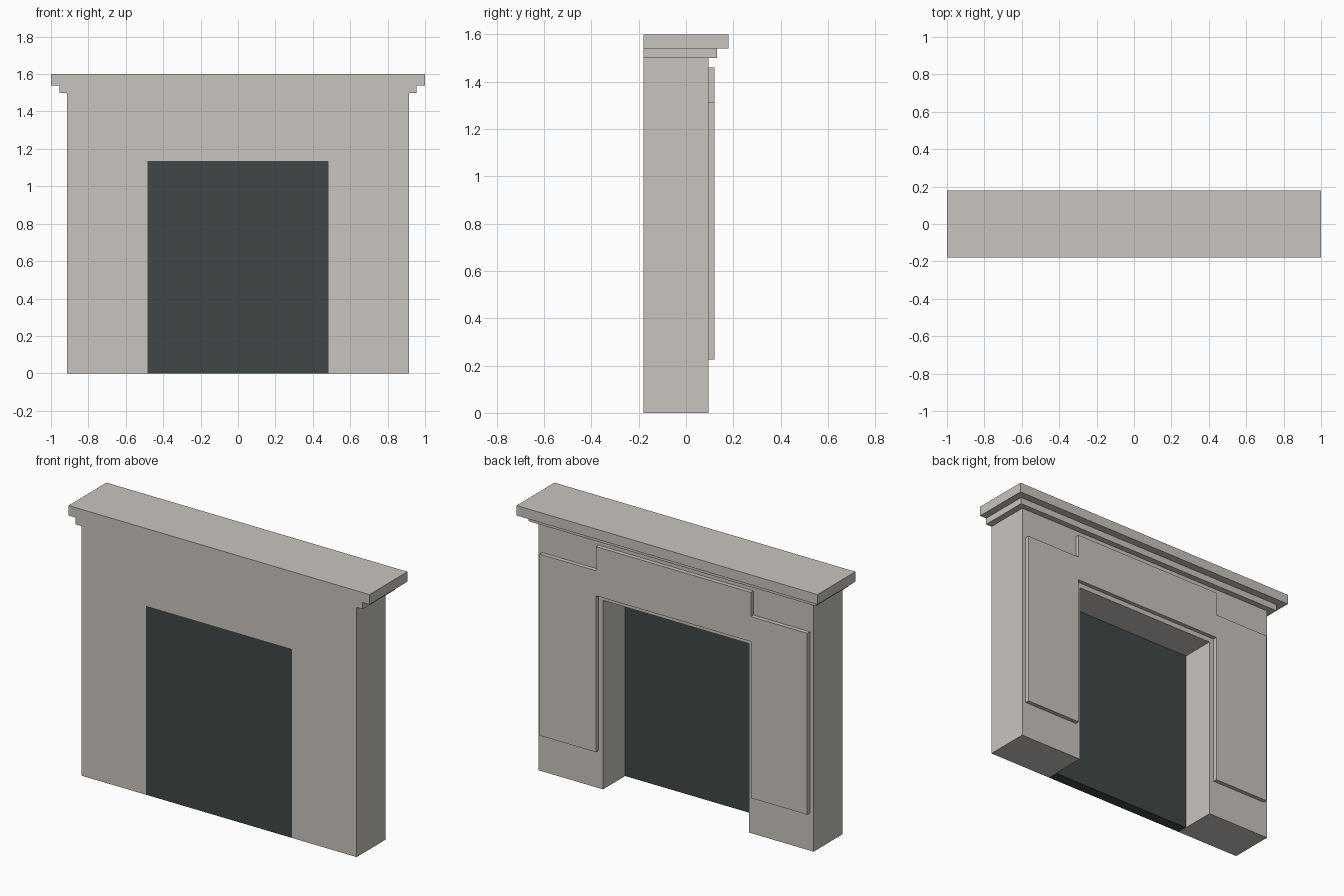
import bpy, bmesh

if "Cube" in bpy.data.objects:
    bpy.data.objects.remove(bpy.data.objects["Cube"])


def material(name, rgb):
    m = bpy.data.materials.new(name)
    m.diffuse_color = (*rgb, 1.0)
    m.use_nodes = True
    m.node_tree.nodes["Principled BSDF"].inputs["Base Color"].default_value = m.diffuse_color
    return m


stone = material("pale stone", (0.584, 0.558, 0.522))
soot = material("dark slate", (0.051, 0.061, 0.061))


def slab(name, half, y0, y1, mat):
    """Mirror a half outline (x, z) about x = 0 and extrude it from y0 to y1."""
    outline = half + [(-x, z) for x, z in reversed(half) if x > 0]
    bm = bmesh.new()
    face = bm.faces.new([bm.verts.new((x, y0, z)) for x, z in outline])
    ext = bmesh.ops.extrude_face_region(bm, geom=[face])
    moved = [v for v in ext["geom"] if isinstance(v, bmesh.types.BMVert)]
    bmesh.ops.translate(bm, verts=moved, vec=(0, y1 - y0, 0))
    bmesh.ops.recalc_face_normals(bm, faces=bm.faces)
    mesh = bpy.data.meshes.new(name)
    bm.to_mesh(mesh)
    bm.free()
    mesh.materials.append(mat)
    ob = bpy.data.objects.new(name, mesh)
    bpy.context.collection.objects.link(ob)
    return ob


def rect(w, z0, z1):
    return [(w, z0), (w, z1)]


BACK, FACE = -0.18, 0.095
OPEN_X, OPEN_Z = 0.485, 1.135

# Surround: two legs joined by a lintel
slab("surround", [(OPEN_X, OPEN_Z), (OPEN_X, 0), (0.915, 0), (0.915, 1.5)],
     BACK, FACE, stone)

# Dark plate closing the back of the opening
slab("firebox_back", rect(OPEN_X, 0, OPEN_Z), BACK, -0.115, soot)

# Raised stepped panel framing the opening
slab("raised_panel",
     [(0.515, 1.165), (0.515, 0.225), (0.89, 0.225), (0.89, 1.315),
      (0.515, 1.315), (0.515, 1.46)],
     FACE, 0.12, stone)

# Stepped mantel shelf
slab("shelf_moulding", rect(0.955, 1.5, 1.54), BACK, 0.132, stone)
slab("mantel_shelf", rect(1.0, 1.54, 1.6), BACK, 0.18, stone)
